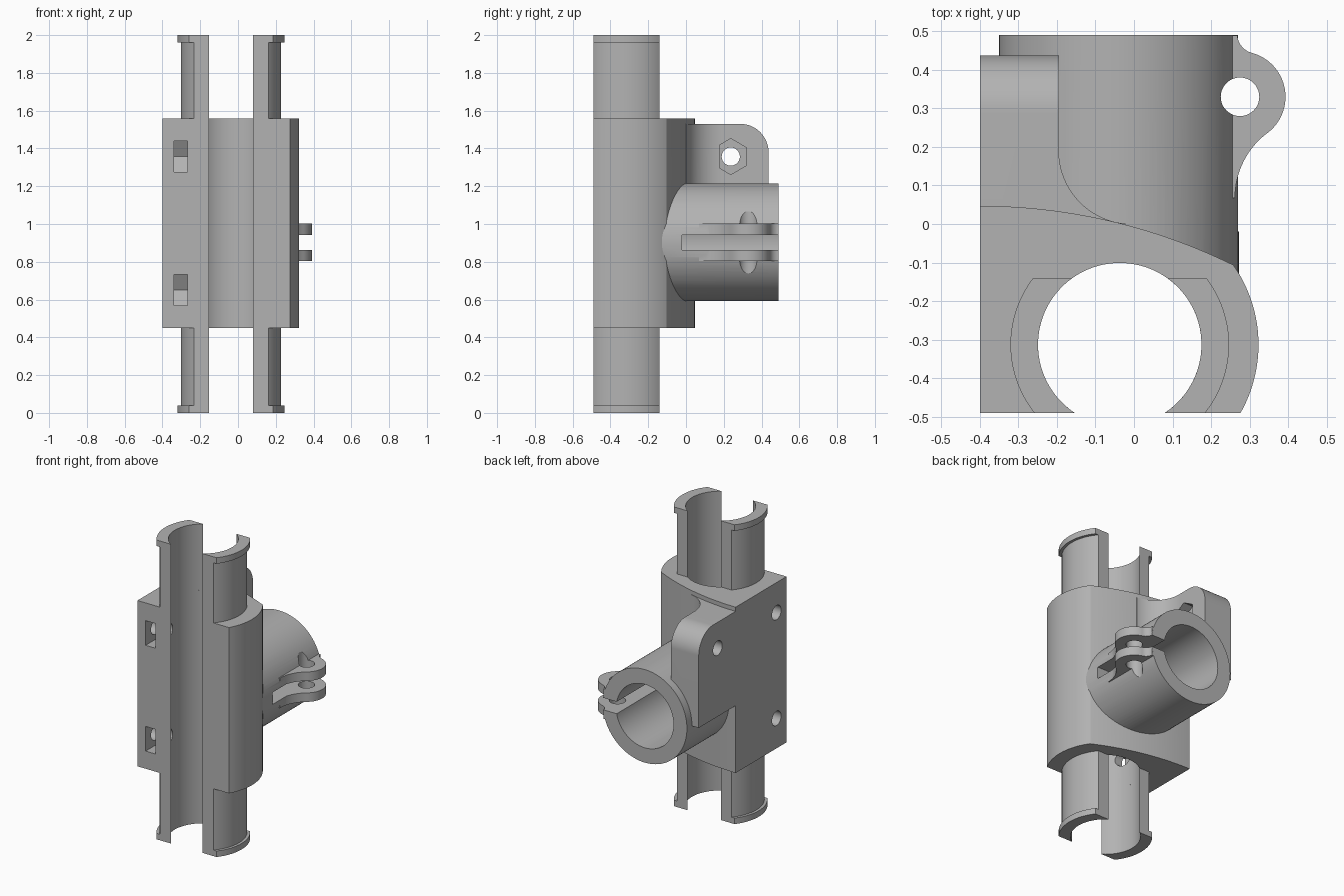
import bpy
import bmesh
from math import sin, cos, radians, degrees, asin, sqrt, pi

cube = bpy.data.objects.get("Cube")
if cube:
    bpy.data.objects.remove(cube, do_unlink=True)

# Main dimensions
RAIL = (-0.037, -0.313)      # vertical bore axis in plan
BORE = 0.212
FRONT = -0.49
SLEEVE = (-0.039, 0.903)     # horizontal sleeve axis, x and z
LEFT = -0.4
BOTTOM, TOP = 0.45, 1.558

grey = bpy.data.materials.new("grey_plastic")
grey.use_nodes = True
colour = (0.45, 0.45, 0.45, 1)
grey.diffuse_color = colour
grey.node_tree.nodes["Principled BSDF"].inputs["Base Color"].default_value = colour


def arc(centre, r, a, b, n=24):
    """Points on an arc from angle a to b, in degrees."""
    steps = [radians(a + (b - a) * i / n) for i in range(n + 1)]
    return [(centre[0] + r * cos(t), centre[1] + r * sin(t)) for t in steps]


def circle(centre, r, n=96):
    return arc(centre, r, 0, 360, n)[:-1]


def box(a0, a1, b0, b1):
    return [(a0, b0), (a1, b0), (a1, b1), (a0, b1)]


def prism(name, outline, lo, hi, axis="z"):
    """Extrude a 2D outline along an axis."""
    place = {"x": lambda p, h: (h, p[0], p[1]),
             "y": lambda p, h: (p[0], h, p[1]),
             "z": lambda p, h: (p[0], p[1], h)}[axis]
    bm = bmesh.new()
    face = bm.faces.new([bm.verts.new(place(p, lo)) for p in outline])
    ext = bmesh.ops.extrude_face_region(bm, geom=[face])
    offset = place((0, 0), hi - lo)
    bmesh.ops.translate(bm, vec=offset,
                        verts=[g for g in ext["geom"] if isinstance(g, bmesh.types.BMVert)])
    bmesh.ops.recalc_face_normals(bm, faces=bm.faces)
    mesh = bpy.data.meshes.new(name)
    bm.to_mesh(mesh)
    bm.free()
    mesh.materials.append(grey)
    obj = bpy.data.objects.new(name, mesh)
    bpy.context.collection.objects.link(obj)
    return obj


def activate(obj):
    bpy.ops.object.select_all(action="DESELECT")
    obj.select_set(True)
    bpy.context.view_layer.objects.active = obj


def combine(target, others, operation):
    """Apply a boolean with each helper, then discard the helper."""
    for other in others:
        mod = target.modifiers.new(operation.lower(), "BOOLEAN")
        mod.operation, mod.solver, mod.object = operation, "EXACT", other
        activate(target)
        bpy.ops.object.modifier_apply(modifier=mod.name)
        bpy.data.objects.remove(other, do_unlink=True)


def smooth(obj):
    activate(obj)
    bpy.ops.object.shade_smooth_by_angle(angle=radians(25))


# Body block: flat left and front, round right side, gently curved back
r_out = 0.36
outline = [(LEFT, FRONT)]
outline += arc(RAIL, r_out, degrees(asin((FRONT - RAIL[1]) / r_out)), 35.4, 40)
outline += arc((LEFT, -1.44), 1.487, 63.9, 90, 32)
body = prism("clamp_body", outline, BOTTOM, TOP)

# Horizontal sleeve
sleeve = prism("sleeve", circle(SLEEVE, 0.311), -0.2, 0.49, "y")

# Bolt tab with a rounded corner and a fillet into the body
tab = prism("tab", [(-0.05, 0.9), (0.437, 0.9)] + arc((0.287, 1.38), 0.15, 0, 90)
            + [(-0.05, 1.53)], LEFT, -0.195, "x")
fillet = prism("fillet", [(-0.3, 0.19)] + arc((-0.005, 0.19), 0.19, 180, 265)
               + [(-0.022, -0.05), (-0.3, -0.05)], 0.9, 1.53)

# Pinch ears, split later by the slot
EAR = (0.275, 0.33)
ear = prism("ears", [(0.1, 0.068)] + arc((0.472, 0.068), 0.21, 180, 127)
            + arc(EAR, 0.118, -53, 75, 40) + arc((0.319, 0.493), 0.051, 255, 184, 12)
            + [(0.1, 0.489)], 0.803, 1.003)
combine(body, [sleeve, tab, fillet, ear], "UNION")

# Bores, pinch slot and ear bolt hole
cuts = [prism("rail_bore", circle(RAIL, BORE), -0.1, 2.1),
        prism("sleeve_bore", circle(SLEEVE, BORE), -0.02, 0.6, "y"),
        prism("pinch_slot", box(0.05, 0.6, -0.02, 0.6), 0.863, 0.943),
        prism("ear_hole", circle(EAR, 0.05, 48), 0.5, 1.3)]
cuts[2].data.transform(cuts[2].matrix_world)

# Body bolt holes with nut slots open to the front
HEX = 0.095
half = HEX * cos(pi / 6)
for z in (0.65, 1.357):
    y = -0.385
    cuts.append(prism("bolt_hole", circle((y, z), 0.048, 48), -0.5, -0.18, "x"))
    cuts.append(prism("nut_slot", [(-0.6, z - half), (y + HEX / 2, z - half), (y + HEX, z),
                                   (y + HEX / 2, z + half), (-0.6, z + half)],
                      -0.34, -0.268, "x"))

# Tab bolt hole with a hexagonal nut pocket
bolt = (0.237, 1.357)
cuts.append(prism("tab_hole", circle(bolt, 0.048, 48), -0.5, -0.1, "x"))
cuts.append(prism("nut_pocket", arc(bolt, HEX, 30, 330, 5), -0.265, -0.1945, "x"))
combine(body, cuts, "DIFFERENCE")
smooth(body)


# Split guide tubes above and below, with a thin lip at each free end
def shell_outline(r, side):
    def at(radius, y):
        return degrees(asin((y - RAIL[1]) / radius))
    pts = arc(RAIL, r, at(r, FRONT), at(r, -0.14), 32)
    pts += arc(RAIL, BORE, at(BORE, -0.14), at(BORE, FRONT), 32)
    return [(RAIL[0] + side * (x - RAIL[0]), y) for x, y in pts]


ends = {"lower": (0.04, BOTTOM, 0, 0.04), "upper": (TOP, 1.96, 1.96, 2)}
for end, (z0, z1, lip0, lip1) in ends.items():
    for side, label in ((1, "left"), (-1, "right")):
        tube = prism(f"{end}_{label}_guide", shell_outline(0.265, side), z0, z1)
        lip = prism(f"{end}_{label}_lip", shell_outline(0.2835, side), lip0, lip1)
        combine(tube, [lip], "UNION")
        smooth(tube)
